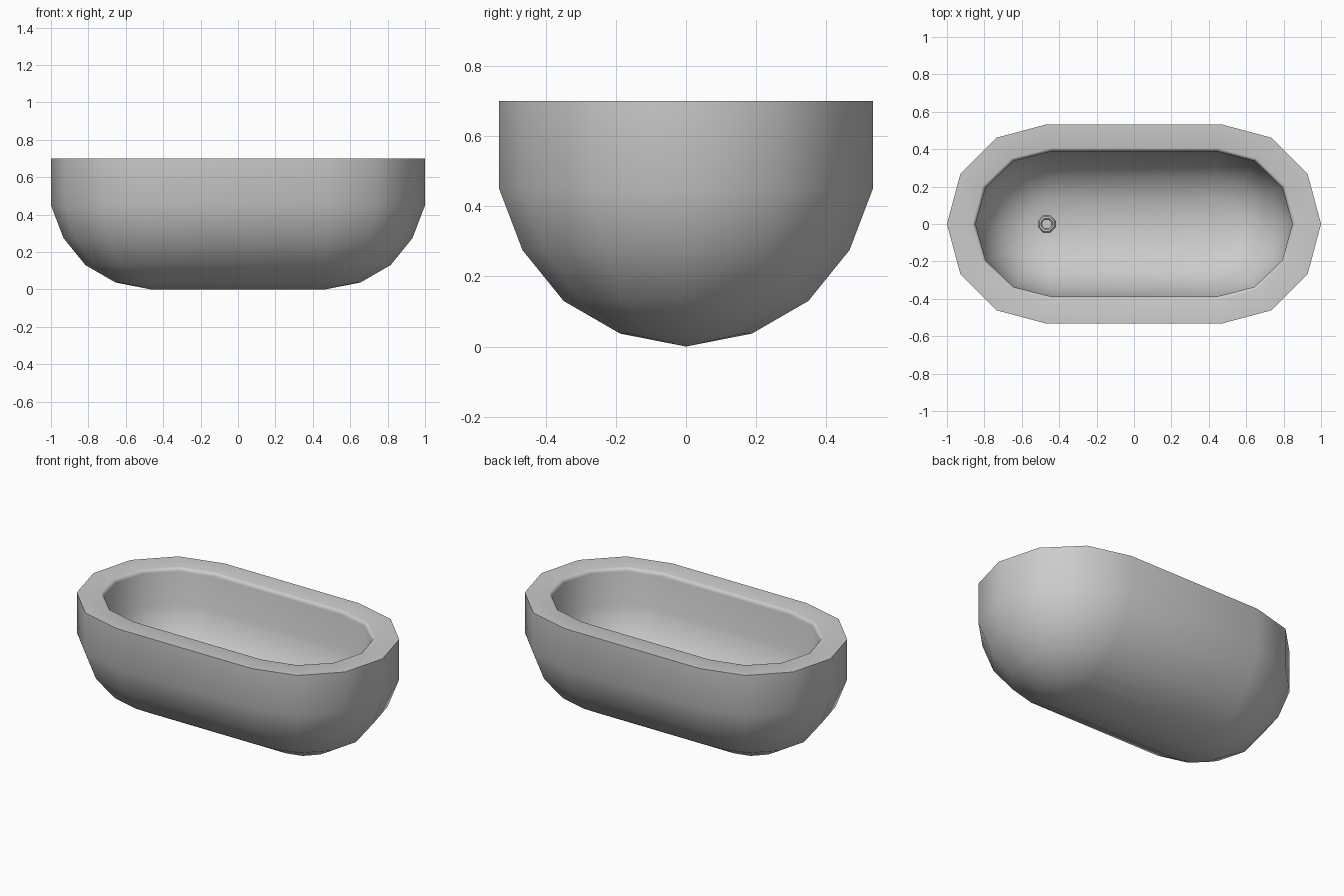
import bpy, bmesh, math

cube = bpy.data.objects.get("Cube")
if cube:
    bpy.data.objects.remove(cube, do_unlink=True)

TOP = 0.70
OUTER = (0.467, 0.533, 0.533)   # half straight length, end radius x, radius y
INNER = (0.441, 0.406, 0.388)

grey = bpy.data.materials.new("light_grey")
grey.use_nodes = True
grey.diffuse_color = (0.6, 0.6, 0.6, 1)
grey.node_tree.nodes["Principled BSDF"].inputs["Base Color"].default_value = (0.6, 0.6, 0.6, 1)


def finish(bm, name):
    bmesh.ops.remove_doubles(bm, verts=bm.verts[:], dist=0.0005)
    bmesh.ops.recalc_face_normals(bm, faces=bm.faces[:])
    mesh = bpy.data.meshes.new(name)
    bm.to_mesh(mesh)
    bm.free()
    mesh.materials.append(grey)
    obj = bpy.data.objects.new(name, mesh)
    bpy.context.collection.objects.link(obj)
    bpy.ops.object.select_all(action='DESELECT')
    obj.select_set(True)
    bpy.context.view_layer.objects.active = obj
    bpy.ops.object.shade_smooth_by_angle(angle=math.radians(44))


def stretched_ring(bm, shape, scale, z):
    """Twelve-sided ring cut in two halves that are pulled apart along x."""
    half, rx, ry = shape
    verts = []
    for side in (1, -1):
        for k in range(7):
            a = math.radians(-90 + 30 * k)
            verts.append(bm.verts.new((side * (half + scale * rx * math.cos(a)),
                                       side * scale * ry * math.sin(a), z)))
    return verts


def bridge(bm, rings):
    for a, b in zip(rings, rings[1:]):
        for i in range(len(a)):
            j = (i + 1) % len(a)
            bm.faces.new((a[i], a[j], b[j], b[i]))


# Basin: outer bowl from the keel up, over the flat rim and down the inside
bm = bmesh.new()
outer = [(0, 0), (0.353, 0.037), (0.655, 0.13), (0.875, 0.275), (1, 0.45), (1, TOP)]
lip = [(1.045, TOP), (1.03, TOP - 0.002), (1.01, TOP - 0.009), (1, TOP - 0.022)]
inner = [(1, 0.475), (0.868, 0.35), (0.652, 0.226), (0.35, 0.177), (0, 0.15)]
rings = [stretched_ring(bm, OUTER, s, z) for s, z in outer]
rings += [stretched_ring(bm, INNER, s, z) for s, z in lip + inner]
bridge(bm, rings)
finish(bm, "basin")

# Drain: small eight-sided ring with a recessed plug
bm = bmesh.new()
loops = []
for radius, z in ((0.05, 0.14), (0.05, 0.16), (0.042, 0.17), (0.033, 0.17), (0.027, 0.16)):
    loops.append([bm.verts.new((-OUTER[0] + radius * math.cos(math.tau * (k + 0.5) / 8),
                                radius * math.sin(math.tau * (k + 0.5) / 8), z))
                  for k in range(8)])
bridge(bm, loops)
bm.faces.new(loops[0])
bm.faces.new(loops[-1])
finish(bm, "drain")
